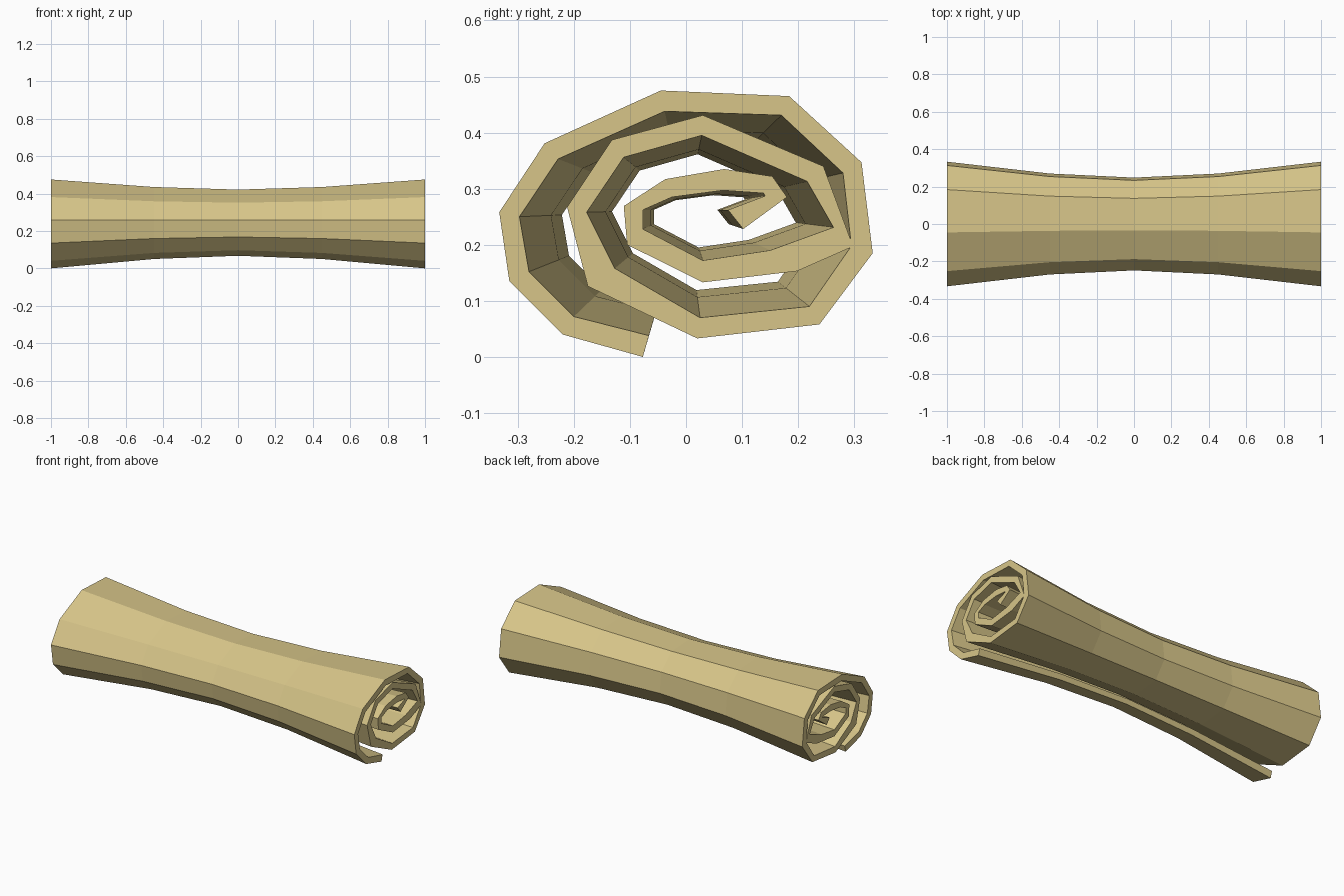
import bpy, bmesh

# Spiral cross-section seen from +x: (y, z) along the outer face, from the loose bottom edge inwards
OUTER = [(-.077, .0), (-.22, .04), (-.315, .135), (-.333, .258), (-.252, .381),
         (-.045, .475), (.184, .465), (.313, .347), (.333, .185), (.238, .058),
         (.02, .033), (-.175, .126), (-.212, .267), (-.132, .387), (.03, .431),
         (.245, .34), (.298, .197), (.198, .153), (.03, .133), (-.105, .2),
         (-.111, .269), (-.037, .317), (.068, .335), (.154, .322), (.18, .285),
         (.102, .228)]
# Matching points along the inner face
INNER = [(-.066, .038), (-.2, .072), (-.28, .152), (-.297, .25), (-.228, .353),
         (-.038, .438), (.17, .431), (.28, .328), (.295, .198), (.22, .09),
         (.025, .07), (-.127, .158), (-.177, .258), (-.111, .356), (.028, .395),
         (.216, .313), (.263, .231), (.15, .19), (.03, .172), (-.077, .228),
         (-.077, .262), (-.025, .285), (.066, .297), (.138, .292), (.141, .287),
         (.075, .262)]

# Stations along the roll: (x, scale), pinched at the middle
STATIONS = [(-1, 1), (-.45, .81), (0, .745), (.45, .81), (1, 1)]
CENTRE_Z = .263

bm = bmesh.new()
rings = []
for x, s in STATIONS:
    ring = [[bm.verts.new((x, y * s, CENTRE_Z + (z - CENTRE_Z) * s)) for y, z in side]
            for side in (OUTER, INNER)]
    rings.append(ring)

# Long faces of the sheet, including its two edges
n = len(OUTER)
for (o1, i1), (o2, i2) in zip(rings, rings[1:]):
    loop1, loop2 = o1 + i1[::-1], o2 + i2[::-1]
    for k in range(2 * n):
        j = (k + 1) % (2 * n)
        bm.faces.new((loop1[k], loop1[j], loop2[j], loop2[k]))

# Rolled end faces
for o, i in (rings[0], rings[-1]):
    for k in range(n - 1):
        bm.faces.new((o[k], o[k + 1], i[k + 1], i[k]))

bmesh.ops.recalc_face_normals(bm, faces=bm.faces)
mesh = bpy.data.meshes.new("rolled_sheet")
bm.to_mesh(mesh)
bm.free()
roll = bpy.data.objects.new("rolled_sheet", mesh)
bpy.context.collection.objects.link(roll)

# Parchment colour
mat = bpy.data.materials.new("parchment")
mat.diffuse_color = (.68, .56, .25, 1)
mesh.materials.append(mat)
